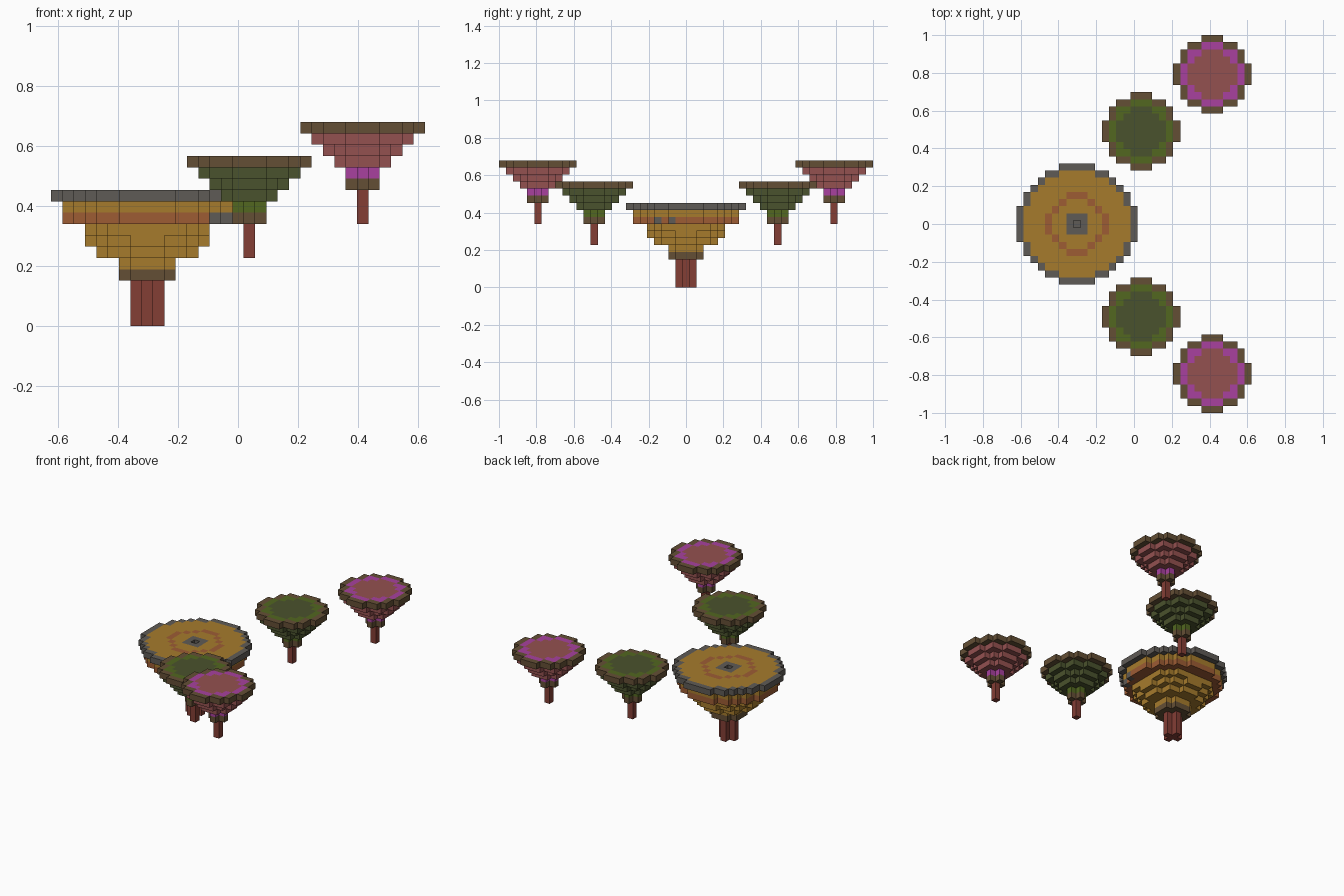
import bpy
import bmesh
from mathutils import Vector

cube = bpy.data.objects.get("Cube")
if cube:
    bpy.data.objects.remove(cube, do_unlink=True)

S = 2 / 53  # edge of one block


def linear(c):
    c /= 255
    return c / 12.92 if c <= 0.04045 else ((c + 0.055) / 1.055) ** 2.4


def material(name, r, g, b):
    m = bpy.data.materials.new(name)
    col = (linear(r), linear(g), linear(b), 1)
    m.use_nodes = True
    m.diffuse_color = col
    bsdf = m.node_tree.nodes["Principled BSDF"]
    bsdf.inputs["Base Color"].default_value = col
    bsdf.inputs["Roughness"].default_value = 0.9
    return m


MATS = {
    "gold": material("gold", 166, 123, 44),
    "orange": material("burnt_orange", 157, 92, 52),
    "grey": material("stone_grey", 95, 91, 86),
    "brown": material("bark_brown", 100, 79, 53),
    "moss": material("dark_moss", 74, 82, 45),
    "leaf": material("leaf_green", 82, 103, 32),
    "pink": material("dusty_pink", 148, 81, 80),
    "magenta": material("magenta", 168, 65, 159),
    "red": material("stem_red", 132, 62, 53),
}


def disc(cells, k, r, part, colour, slack=0.3):
    """Fill one layer with a round slab of blocks."""
    for i in range(-r, r + 1):
        for j in range(-r, r + 1):
            if i * i + j * j <= (r + slack) ** 2:
                cells[i, j, k] = (part, colour)


def build(prefix, cells, ox, oy, oz):
    """Make one object per part from the exposed block faces."""
    dirs = [Vector(d) for d in ((1, 0, 0), (-1, 0, 0), (0, 1, 0),
                                (0, -1, 0), (0, 0, 1), (0, 0, -1))]
    for part in sorted({p for p, _ in cells.values()}):
        colours = sorted({c for p, c in cells.values() if p == part})
        bm = bmesh.new()
        for pos, (p, colour) in cells.items():
            if p != part:
                continue
            centre = Vector(pos)
            for n in dirs:
                if tuple(int(v) for v in centre + n) in cells:
                    continue
                u = Vector((n.y, n.z, n.x))
                v = n.cross(u)
                quad = [centre + (n + a * u + b * v) / 2
                        for a, b in ((-1, -1), (1, -1), (1, 1), (-1, 1))]
                f = bm.faces.new([bm.verts.new(q * S) for q in quad])
                f.material_index = colours.index(colour)
        bmesh.ops.remove_doubles(bm, verts=bm.verts, dist=S / 100)
        mesh = bpy.data.meshes.new(prefix + "_" + part)
        bm.to_mesh(mesh)
        bm.free()
        for c in colours:
            mesh.materials.append(MATS[c])
        ob = bpy.data.objects.new(prefix + "_" + part, mesh)
        ob.location = (ox * S, oy * S, (oz + 0.5) * S)
        bpy.context.collection.objects.link(ob)


def small_mushroom(prefix, ox, oy, oz, main, accent):
    cells = {}
    for k in range(3):
        disc(cells, k, 0, "stem", "red")
    disc(cells, 3, 1, "collar", "brown")
    disc(cells, 4, 1, "cap", accent)
    for k, r in ((5, 2), (6, 3), (7, 4)):
        disc(cells, k, r, "cap", main)
    # flat top: rim, accent ring, centre
    disc(cells, 8, 5, "rim", "brown")
    disc(cells, 8, 4, "cap", accent)
    disc(cells, 8, 3, "cap", main)
    build(prefix, cells, ox, oy, oz)


def large_mushroom():
    cells = {}
    for k in range(4):
        disc(cells, k, 1, "stem", "red")
    disc(cells, 4, 2, "collar", "brown")
    disc(cells, 5, 2, "cap", "gold")
    disc(cells, 6, 4, "cap", "gold")
    disc(cells, 7, 5, "cap", "gold")
    disc(cells, 8, 5, "cap", "gold", 0.85)
    disc(cells, 9, 7, "cap", "orange")
    disc(cells, 10, 7, "cap", "gold")
    # two odd grey blocks in the orange band
    for i, j in ((6, -4), (7, -2)):
        cells[i, j, 9] = ("cap", "grey")
    # flat top: rim, gold disc, orange ring, grey hub with a pit
    disc(cells, 11, 8, "rim", "grey")
    disc(cells, 11, 7, "cap", "gold")
    for pos in list(cells):
        i, j, k = pos
        if k == 11 and 12 < i * i + j * j < 18:
            cells[pos] = ("cap", "orange")
        if k > 9 and max(abs(i), abs(j)) <= 1:
            cells[pos] = ("cap", "grey")
    del cells[0, 0, 11]
    build("large_mushroom", cells, -8, 0, 0)


large_mushroom()
for side, name in ((-1, "front"), (1, "back")):
    small_mushroom(name + "_green_mushroom", 1, 13 * side, 6, "moss", "leaf")
    small_mushroom(name + "_pink_mushroom", 11, 21 * side, 9, "pink", "magenta")
